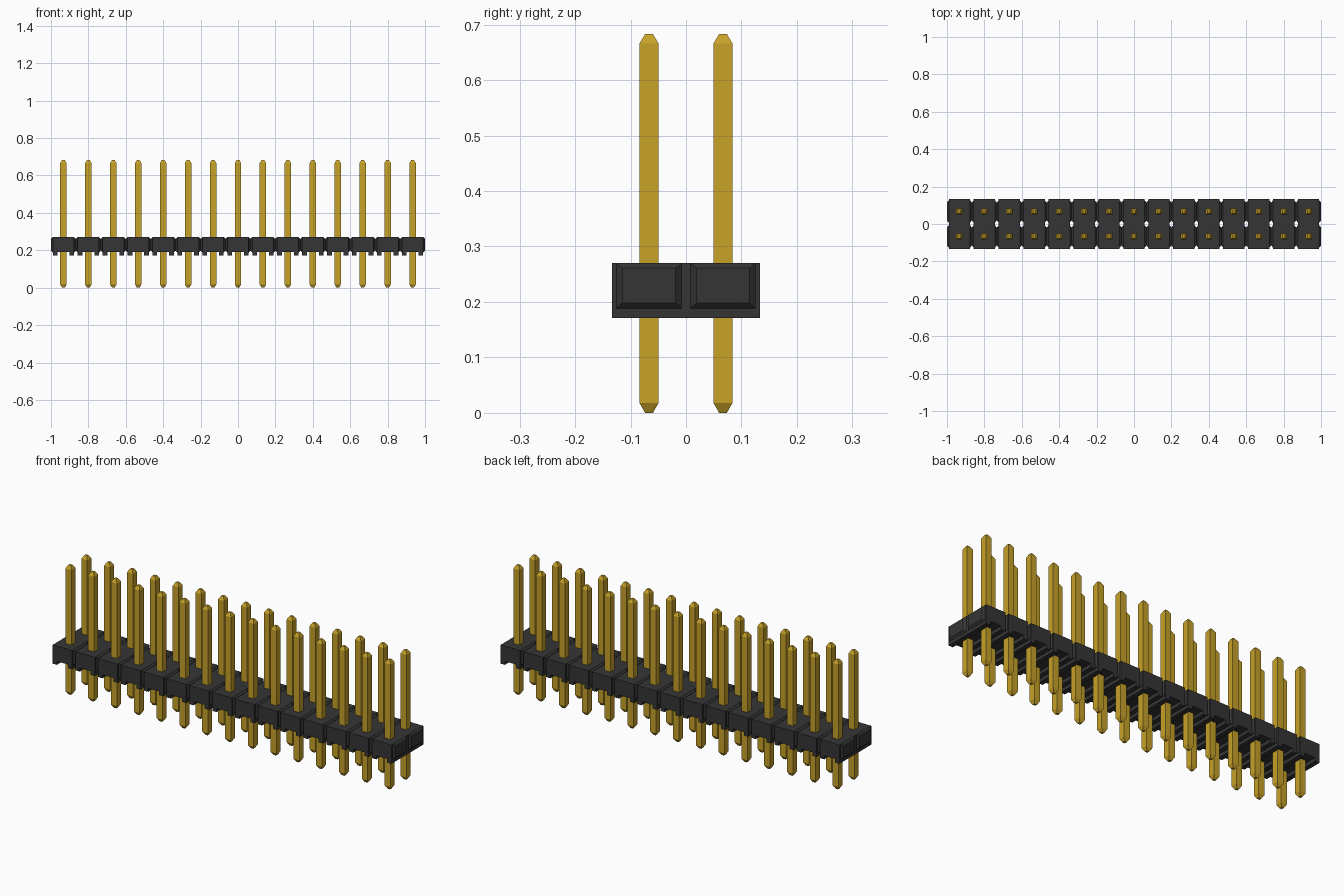
import bpy, bmesh

if "Cube" in bpy.data.objects:
    bpy.data.objects.remove(bpy.data.objects["Cube"], do_unlink=True)

COLUMNS = 15
PITCH = 2 / COLUMNS
ROWS = (-PITCH / 2, PITCH / 2)


def material(name, rgb):
    m = bpy.data.materials.new(name)
    m.use_nodes = True
    m.diffuse_color = (*rgb, 1)
    m.node_tree.nodes["Principled BSDF"].inputs["Base Color"].default_value = (*rgb, 1)
    return m


def loft(bm, rings):
    """Join closed rings of points into a capped solid."""
    loops = [[bm.verts.new(p) for p in ring] for ring in rings]
    n = len(loops[0])
    for a, b in zip(loops, loops[1:]):
        for i in range(n):
            j = (i + 1) % n
            bm.faces.new((a[i], a[j], b[j], b[i]))
    bm.faces.new(loops[0][::-1])
    bm.faces.new(loops[-1])


def finish(bm, name, mat):
    bmesh.ops.recalc_face_normals(bm, faces=bm.faces)
    mesh = bpy.data.meshes.new(name)
    bm.to_mesh(mesh)
    bm.free()
    mesh.materials.append(mat)
    return mesh


def place(name, mesh, x, y=0):
    ob = bpy.data.objects.new(name, mesh)
    ob.location = (x, y, 0)
    bpy.context.collection.objects.link(ob)


black = material("black plastic", (0.036, 0.036, 0.037))
gold = material("gold metal", (0.57, 0.36, 0.022))

# Housing cell: arched profile run front to back, leaving a channel underneath
W, CH = 0.057, 0.032
BOTTOM, ROOF, TOP = 0.171, 0.19, 0.27
profile = [(-W, BOTTOM), (-CH, BOTTOM), (-CH, ROOF), (CH, ROOF),
           (CH, BOTTOM), (W, BOTTOM), (W, TOP), (-W, TOP)]
bm = bmesh.new()
loft(bm, [[(x, y, z) for x, z in profile] for y in (-PITCH, PITCH)])

# Bevelled pads on both sides, where neighbouring cells meet
for side in (-1, 1):
    for row in ROWS:
        rings = []
        for x, half, low, high in ((W, 0.059, 0.188, TOP),
                                   (PITCH / 2, 0.048, 0.198, 0.261)):
            rings.append([(side * x, row + sy * half, z) for sy, z in
                          ((-1, low), (1, low), (1, high), (-1, high))])
        loft(bm, rings)
cell = finish(bm, "housing_cell", black)

# Square pin with tapered tips
bm = bmesh.new()
loft(bm, [[(sx * h, sy * h, z) for sx, sy in ((-1, -1), (1, -1), (1, 1), (-1, 1))]
          for z, h in ((0, 0.007), (0.018, 0.0172), (0.666, 0.0172), (0.683, 0.007))])
pin = finish(bm, "pin", gold)

# Repeat the cells and both rows of pins
for c in range(COLUMNS):
    x = (c - (COLUMNS - 1) / 2) * PITCH
    place(f"housing_cell_{c + 1}", cell, x)
    for label, y in zip(("front", "back"), ROWS):
        place(f"{label}_pin_{c + 1}", pin, x, y)
